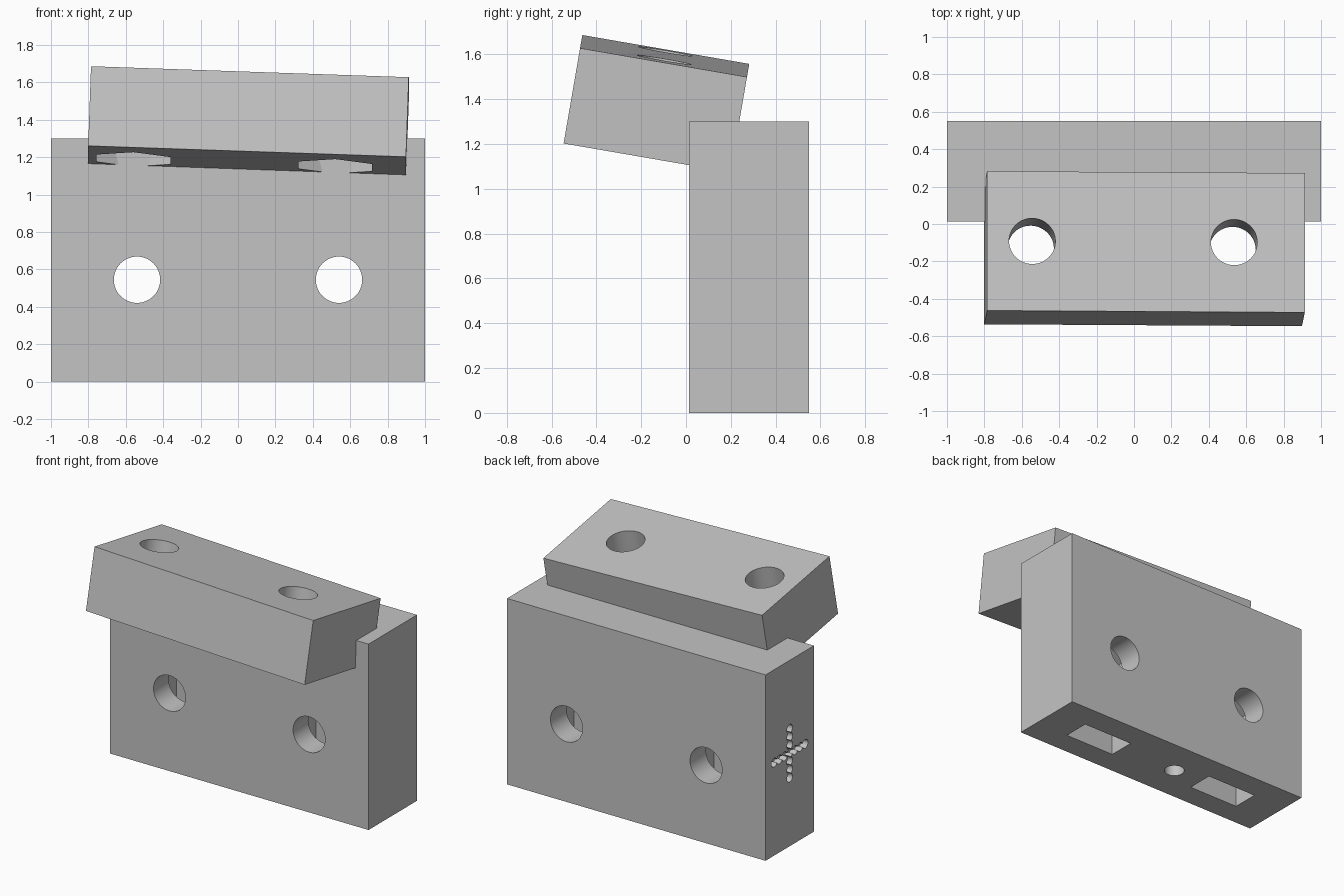
import bpy
import bmesh
from math import cos, sin, pi, radians
from mathutils import Matrix, Vector

if "Cube" in bpy.data.objects:
    bpy.data.objects.remove(bpy.data.objects["Cube"], do_unlink=True)

GREY = bpy.data.materials.new("plain grey")
GREY.use_nodes = True
GREY.diffuse_color = (0.55, 0.55, 0.55, 1)
GREY.node_tree.nodes["Principled BSDF"].inputs["Base Color"].default_value = (0.55, 0.55, 0.55, 1)

HOLE_X = 0.54      # bolt spacing from the middle
HOLE_R = 0.124
NUT_FLATS = 0.395  # nut width across flats
NUT_R = NUT_FLATS / 2 / cos(pi / 6)


def at(x, y, z):
    return Matrix.Translation((x, y, z))


def box(bm, size, centre):
    matrix = at(*centre) @ Matrix.Diagonal((*size, 1))
    bmesh.ops.create_cube(bm, size=1, matrix=matrix)


def prism(bm, sides, radius, depth, matrix):
    """Closed prism along local z, with one corner on local +y."""
    rings = []
    for z in (-depth / 2, depth / 2):
        ring = []
        for i in range(sides):
            a = pi / 2 + 2 * pi * i / sides
            ring.append(bm.verts.new(matrix @ Vector((radius * cos(a), radius * sin(a), z))))
        rings.append(ring)
    low, high = rings
    bm.faces.new(low[::-1])
    bm.faces.new(high)
    for i in range(sides):
        j = (i + 1) % sides
        bm.faces.new((low[i], low[j], high[j], high[i]))


def make(name, bm):
    bmesh.ops.recalc_face_normals(bm, faces=bm.faces)
    mesh = bpy.data.meshes.new(name)
    bm.to_mesh(mesh)
    bm.free()
    mesh.materials.append(GREY)
    obj = bpy.data.objects.new(name, mesh)
    bpy.context.collection.objects.link(obj)
    return obj


def cut(obj, bm):
    """Subtract everything in bm from obj."""
    cutter = make(obj.name + "_cutter", bm)
    cutter.hide_render = True
    mod = obj.modifiers.new("cut", "BOOLEAN")
    mod.operation = "DIFFERENCE"
    mod.solver = "EXACT"
    mod.use_self = True
    mod.object = cutter
    select(obj)
    bpy.ops.object.modifier_apply(modifier=mod.name)
    bpy.data.objects.remove(cutter, do_unlink=True)


def select(obj):
    bpy.ops.object.select_all(action="DESELECT")
    obj.select_set(True)
    bpy.context.view_layer.objects.active = obj


def smooth(obj):
    select(obj)
    bpy.ops.object.shade_smooth_by_angle(angle=radians(30))


# Main block
MID_Y = 0.282
HOLE_Z = 0.545
bm = bmesh.new()
box(bm, (2, 0.535, 1.3), (0, MID_Y, 0.65))
main_block = make("main_block", bm)

# Bolt holes front to back, each with a nut slot open at the bottom
across = Matrix.Rotation(pi / 2, 4, "X")
bm = bmesh.new()
for x in (-HOLE_X, HOLE_X):
    prism(bm, 48, HOLE_R, 1, at(x, MID_Y, HOLE_Z) @ across)
cut(main_block, bm)
bm = bmesh.new()
for x in (-HOLE_X, HOLE_X):
    slot = [(-NUT_FLATS / 2, -0.1), (NUT_FLATS / 2, -0.1),
            (NUT_FLATS / 2, HOLE_Z + NUT_R / 2), (0, HOLE_Z + NUT_R),
            (-NUT_FLATS / 2, HOLE_Z + NUT_R / 2)]
    face = bm.faces.new([bm.verts.new((x + u, MID_Y - 0.1, z)) for u, z in slot])
    grown = bmesh.ops.extrude_face_region(bm, geom=[face], use_keep_orig=True)
    moved = [v for v in grown["geom"] if isinstance(v, bmesh.types.BMVert)]
    bmesh.ops.translate(bm, verts=moved, vec=(0, 0.19, 0))
# Blind hole in the bottom
prism(bm, 32, 0.067, 1, at(-0.115, MID_Y, 0))
cut(main_block, bm)

# Plus sign of small drilled pits on the right end
bm = bmesh.new()
along = Matrix.Rotation(pi / 2, 4, "Y")
for i in range(-3, 4):
    step = i * 0.057
    prism(bm, 16, 0.031, 0.1, at(-1, MID_Y + step, 0.65) @ along)
    if i:
        prism(bm, 16, 0.031, 0.1, at(-1, MID_Y, 0.65 + step) @ along)
cut(main_block, bm)
smooth(main_block)

# Tilted upper block with bolt holes and hexagonal nut pockets underneath
W, D, H = 1.70, 0.756, 0.432
bm = bmesh.new()
box(bm, (W, D, H), (0, 0, 0))
upper_block = make("upper_block", bm)
for sides, radius, depth, z in ((48, HOLE_R, 1, 0), (6, NUT_R, 0.4, -H / 2)):
    bm = bmesh.new()
    for x in (-HOLE_X, HOLE_X):
        prism(bm, sides, radius, depth, at(x - 0.068, 0, z))
    cut(upper_block, bm)
smooth(upper_block)
upper_block.matrix_world = (at(0.056, -0.132, 1.38)
                            @ Matrix.Rotation(radians(-9.8), 4, "X")
                            @ Matrix.Rotation(radians(2), 4, "Y"))
